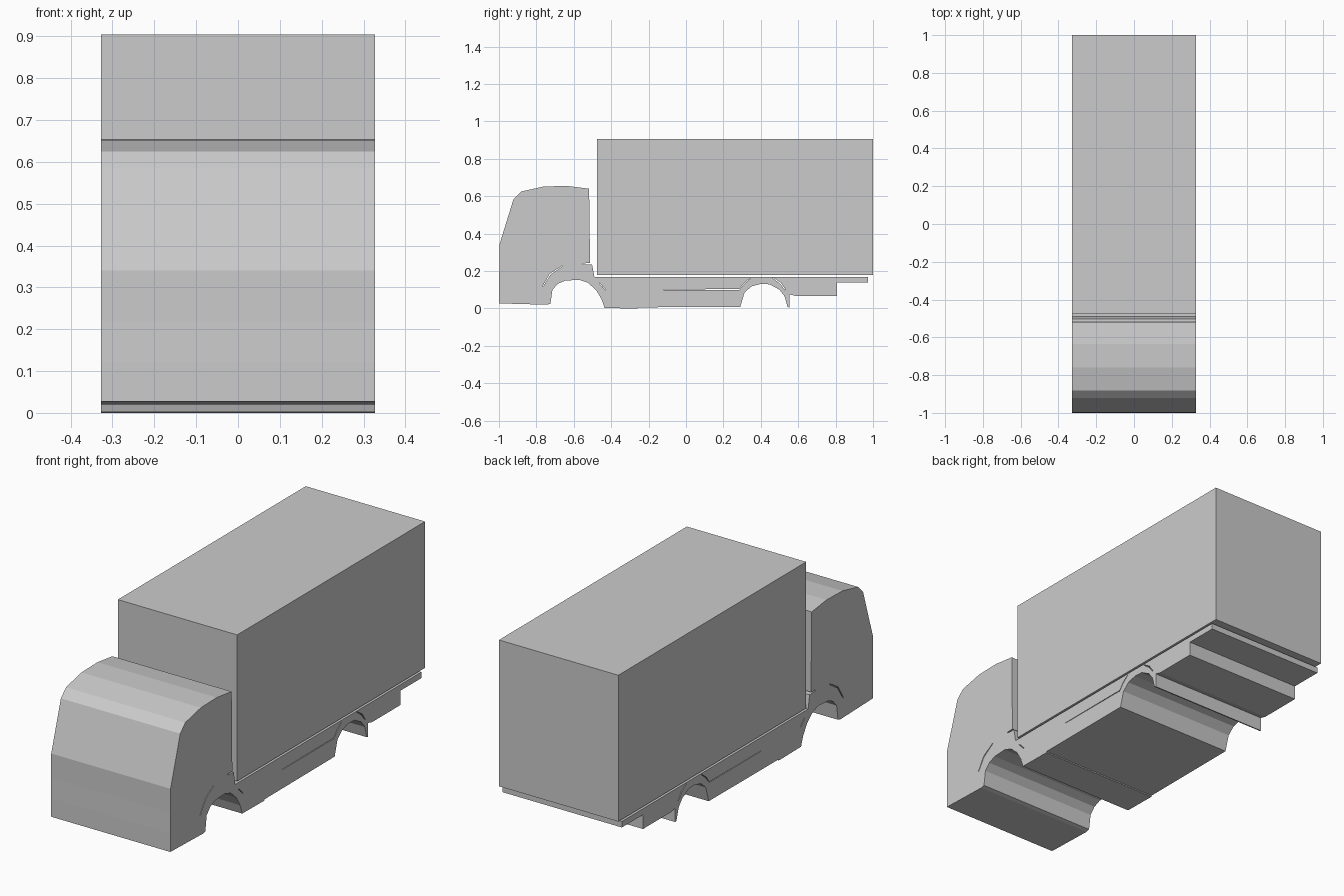
import bpy, bmesh
from math import radians
from mathutils import Vector

if "Cube" in bpy.data.objects:
    bpy.data.objects.remove(bpy.data.objects["Cube"])

HALF_W = 0.328


def extrude_profile(name, loops):
    """Extrude closed (y, z) loops across the full width; inner loops become holes."""
    cu = bpy.data.curves.new(name + "_profile", 'CURVE')
    cu.dimensions = '2D'
    cu.fill_mode = 'BOTH'
    cu.extrude = HALF_W
    for loop in loops:
        sp = cu.splines.new('POLY')
        sp.points.add(len(loop) - 1)
        for p, (y, z) in zip(sp.points, loop):
            p.co = (y, z, 0, 1)
        sp.use_cyclic_u = True
    tmp = bpy.data.objects.new(name + "_tmp", cu)
    bpy.context.collection.objects.link(tmp)
    dg = bpy.context.evaluated_depsgraph_get()
    me = bpy.data.meshes.new_from_object(tmp.evaluated_get(dg))
    bpy.data.objects.remove(tmp)
    bm = bmesh.new()
    bm.from_mesh(me)
    bmesh.ops.remove_doubles(bm, verts=bm.verts, dist=1e-5)
    # profile x -> world y, profile y -> world z, depth -> world x
    for v in bm.verts:
        v.co = (v.co.z, v.co.x, v.co.y)
    bmesh.ops.recalc_face_normals(bm, faces=bm.faces)
    for f in bm.faces:
        f.smooth = False
    bm.to_mesh(me)
    bm.free()
    me.name = name
    ob = bpy.data.objects.new(name, me)
    bpy.context.collection.objects.link(ob)
    return ob


def slit(path, w=0.006):
    """Thin closed loop following a path, pointed at its ends."""
    pts = [Vector(p) for p in path]
    a, b = [], []
    for i, p in enumerate(pts):
        d = (pts[min(i + 1, len(pts) - 1)] - pts[max(i - 1, 0)]).normalized()
        n = Vector((-d.y, d.x)) * w / 2
        if i in (0, len(pts) - 1):
            n *= 0.6
        a.append(tuple(p + n))
        b.append(tuple(p - n))
    return a + b[::-1]


# Cab and chassis in one side outline
cab = [(-1, 0.027), (-1, 0.12), (-0.998, 0.22), (-0.998, 0.34), (-0.922, 0.585),
       (-0.882, 0.625), (-0.76, 0.652), (-0.635, 0.655), (-0.518, 0.64),
       (-0.513, 0.243), (-0.55, 0.241), (-0.55, 0.236), (-0.502, 0.234), (-0.49, 0.168)]
tail = [(0.972, 0.168), (0.972, 0.138), (0.806, 0.138), (0.806, 0.067), (0.585, 0.067), (0.553, 0.075)]
rear_arch = [(0.553, 0.005), (0.543, 0.008), (0.527, 0.065), (0.5, 0.1), (0.447, 0.129),
             (0.398, 0.131), (0.35, 0.118), (0.313, 0.085), (0.29, 0.008)]
skirt = [(-0.26, 0.006), (-0.26, 0.0)]
front_arch = [(-0.435, 0.002), (-0.452, 0.05), (-0.48, 0.097), (-0.525, 0.138), (-0.57, 0.153),
              (-0.645, 0.149), (-0.685, 0.132), (-0.714, 0.1), (-0.725, 0.025), (-0.745, 0.02)]

# Panel gaps running through the body
gaps = [slit([(-0.766, 0.118), (-0.725, 0.185), (-0.66, 0.227)]),
        slit([(-0.462, 0.134), (-0.43, 0.1)]),
        slit([(-0.12, 0.101), (0.285, 0.101), (0.31, 0.133), (0.345, 0.161)], 0.004),
        slit([(0.465, 0.163), (0.505, 0.135), (0.53, 0.1)])]
extrude_profile("cab_and_chassis", [cab + tail + rear_arch + skirt + front_arch] + gaps)

# Cargo box
extrude_profile("cargo_box", [[(-0.475, 0.178), (1, 0.178), (1, 0.905), (-0.475, 0.905)]])
